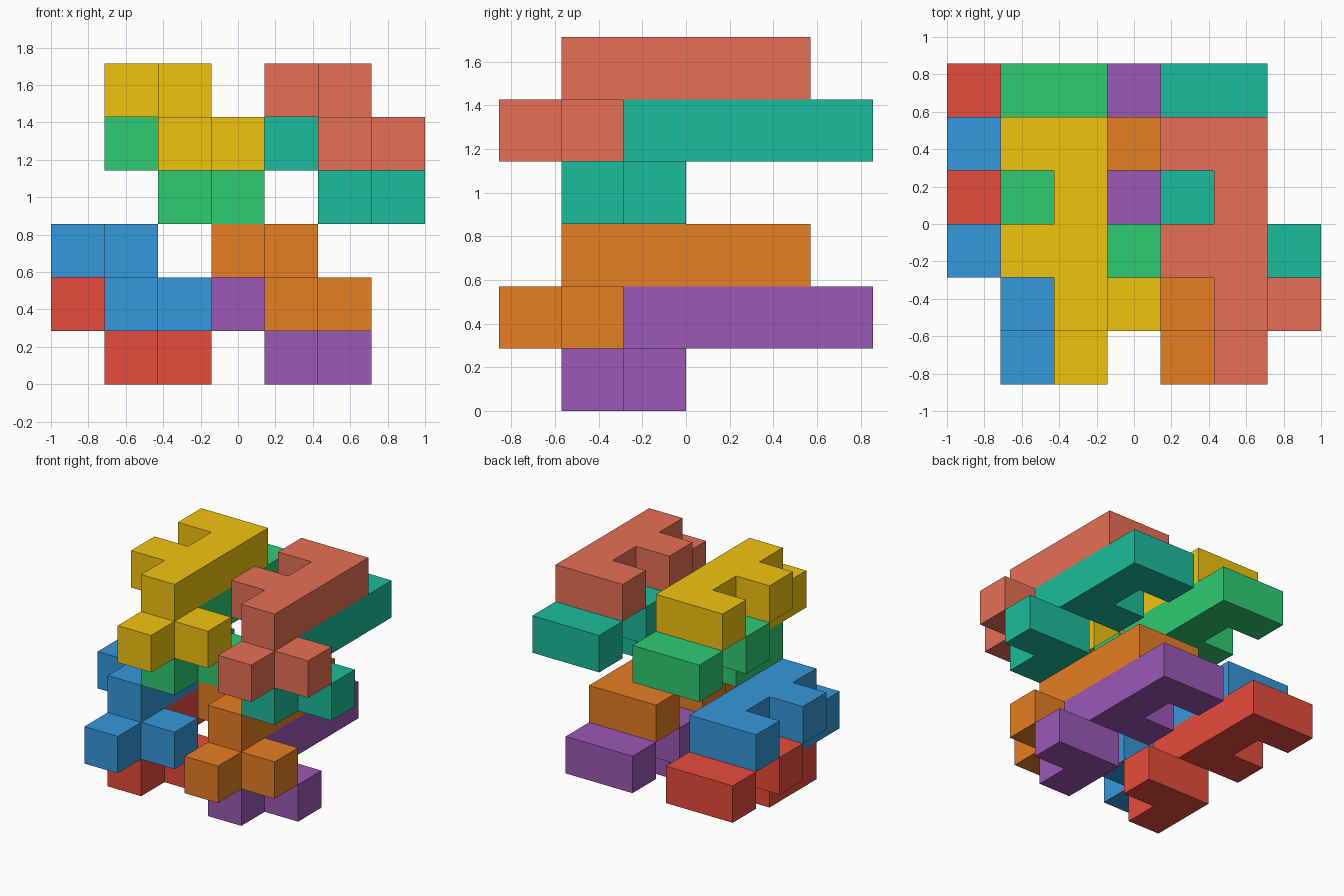
import bpy, bmesh
from mathutils import Vector

if "Cube" in bpy.data.objects:
    bpy.data.objects.remove(bpy.data.objects["Cube"])

U = 2 / 7                              # edge of one cube cell
ORIGIN = Vector((-1, -3 * U, 0))       # corner of the 7 x 6 x 6 cell grid

# The repeated puzzle piece: a notched bar on top, a three-cell foot below
BAR = [(0, 4, 1), (1, 4, 1), (1, 3, 1), (0, 2, 1), (1, 2, 1), (1, 1, 1)]
FOOT = [(1, 0, 0), (1, 1, 0), (2, 1, 0)]
CELLS = set(BAR + FOOT)


def linear(c):
    c /= 255
    return c / 12.92 if c <= 0.04045 else ((c + 0.055) / 1.055) ** 2.4


def make_material(name, rgb):
    mat = bpy.data.materials.new(name)
    mat.diffuse_color = (*[linear(c) for c in rgb], 1)
    mat.use_nodes = True
    mat.node_tree.nodes["Principled BSDF"].inputs["Base Color"].default_value = mat.diffuse_color
    return mat


def make_piece(name, shift, rgb):
    bm = bmesh.new()
    for cell in CELLS:
        for axis in range(3):
            for side in (0, 1):
                # Only faces without a neighbouring cell belong to the skin
                near = list(cell)
                near[axis] += 2 * side - 1
                if tuple(near) in CELLS:
                    continue
                a, b = (axis + 1) % 3, (axis + 2) % 3
                verts = []
                for da, db in ((0, 0), (1, 0), (1, 1), (0, 1)):
                    p = Vector(cell) + Vector(shift)
                    p[axis] += side
                    p[a] += da
                    p[b] += db
                    verts.append(bm.verts.new(p * U + ORIGIN))
                bm.faces.new(verts if side else verts[::-1])
    bmesh.ops.remove_doubles(bm, verts=bm.verts, dist=1e-4)
    # Merge coplanar cell faces into clean flat sides
    bmesh.ops.dissolve_limit(bm, angle_limit=0.01, verts=bm.verts, edges=bm.edges)
    mesh = bpy.data.meshes.new(name)
    bm.to_mesh(mesh)
    bm.free()
    mesh.materials.append(make_material(name + "_paint", rgb))
    obj = bpy.data.objects.new(name, mesh)
    bpy.context.collection.objects.link(obj)


# Two double layers, each with two columns of two nested pieces
COLORS = {
    "red": (231, 76, 60), "blue": (52, 152, 219),
    "purple": (155, 89, 182), "orange": (230, 126, 34),
    "green": (46, 204, 113), "yellow": (241, 196, 15),
    "teal": (26, 188, 156), "salmon": (231, 112, 85),
}
names = iter(COLORS)
for layer in (0, 1):
    for column in (0, 1):
        for upper in (0, 1):
            color = next(names)
            shift = (layer + 3 * column, 1 - upper, 3 * layer + upper)
            make_piece(color + "_piece", shift, COLORS[color])
